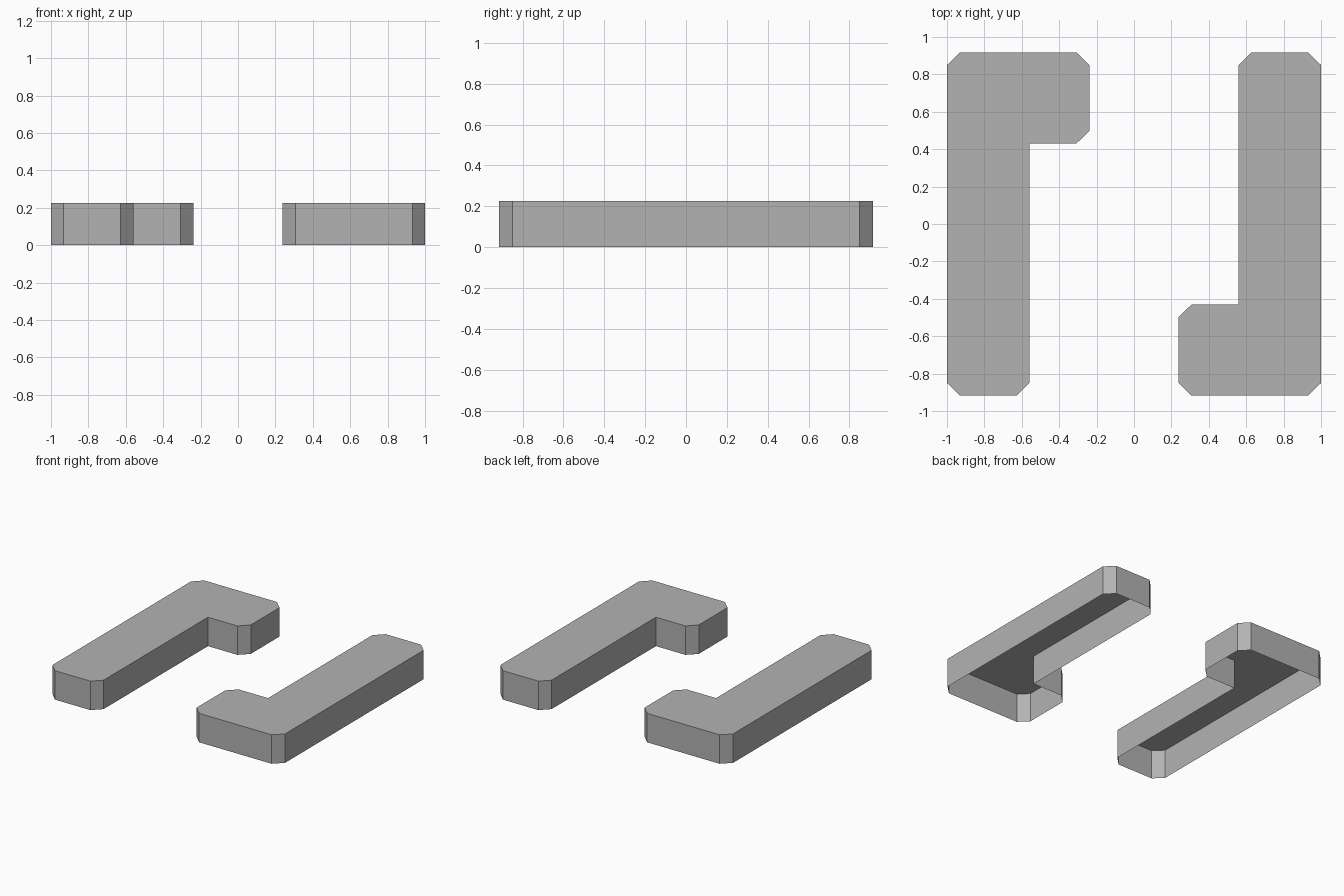
import bpy
import bmesh
import math
from mathutils import Matrix

cube = bpy.data.objects.get("Cube")
if cube:
    bpy.data.objects.remove(cube, do_unlink=True)

HEIGHT = 0.225

grey = bpy.data.materials.new("plain_grey")
grey.use_nodes = True
colour = (0.45, 0.45, 0.45, 1)
grey.diffuse_color = colour
grey.node_tree.nodes["Principled BSDF"].inputs["Base Color"].default_value = colour

# Hooked bar outline, counter-clockwise, with clipped outer corners
OUTLINE = [(-1, -0.85), (-0.932, -0.917), (-0.627, -0.917), (-0.56, -0.85),
           (-0.56, 0.431), (-0.307, 0.431), (-0.239, 0.498), (-0.239, 0.85),
           (-0.307, 0.917), (-0.932, 0.917), (-1, 0.85)]


def hooked_bar(name, turn):
    """Thin shell with a flat top, upright sides and an open underside."""
    bm = bmesh.new()
    top = [bm.verts.new((x, y, HEIGHT)) for x, y in OUTLINE]
    base = [bm.verts.new((x, y, 0)) for x, y in OUTLINE]
    bm.faces.new(top)
    for i in range(len(top)):
        j = (i + 1) % len(top)
        bm.faces.new((base[i], base[j], top[j], top[i]))
    bm.transform(Matrix.Rotation(turn, 4, "Z"))
    mesh = bpy.data.meshes.new(name)
    bm.to_mesh(mesh)
    bm.free()
    mesh.materials.append(grey)
    obj = bpy.data.objects.new(name, mesh)
    bpy.context.collection.objects.link(obj)


# The two bars are half-turn copies of each other
hooked_bar("right_hooked_bar", 0)
hooked_bar("left_hooked_bar", math.pi)
